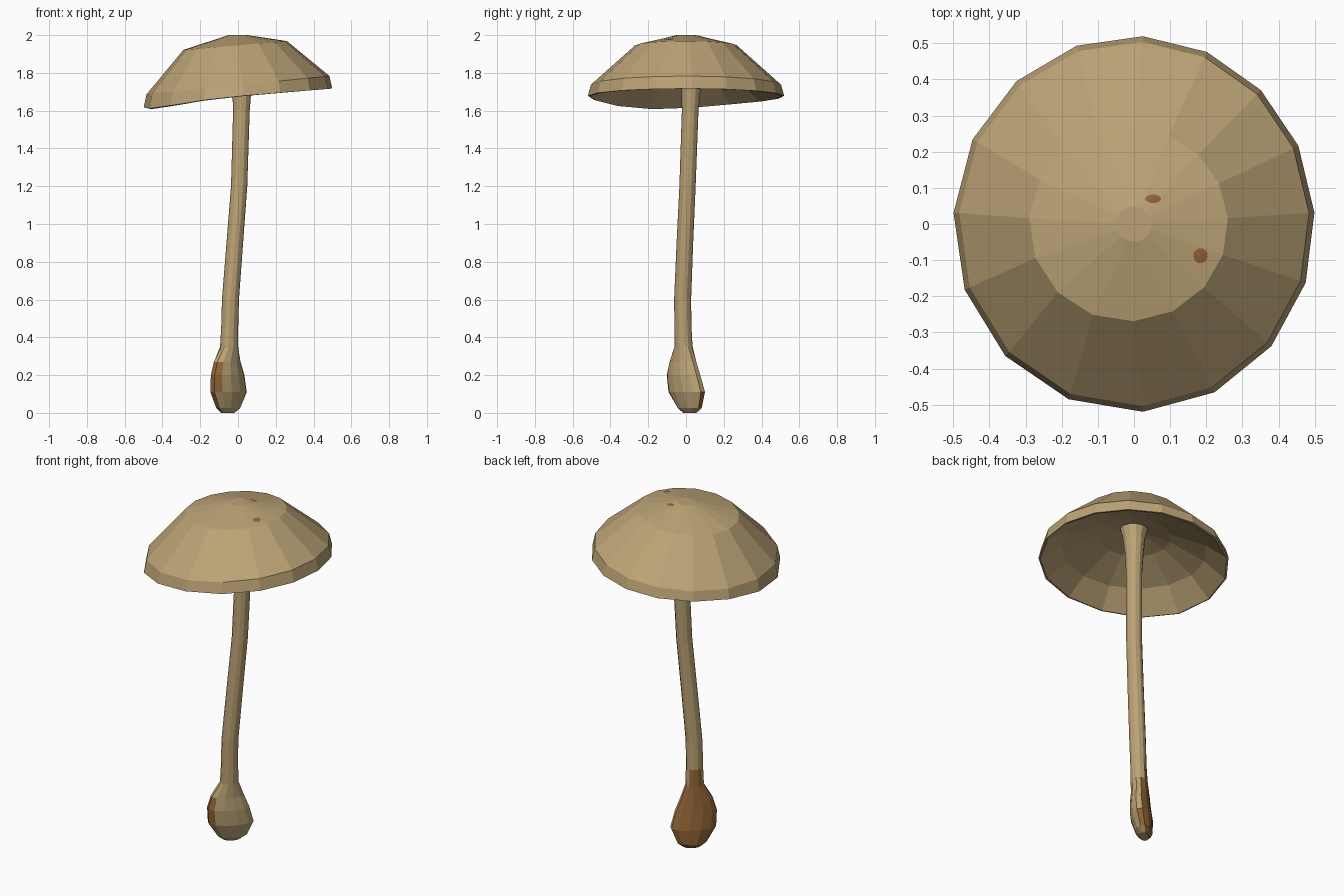
import bpy, bmesh, math
from mathutils import Vector
from mathutils.bvhtree import BVHTree

if "Cube" in bpy.data.objects:
    bpy.data.objects.remove(bpy.data.objects["Cube"])


def material(name, rgb):
    m = bpy.data.materials.new(name)
    m.diffuse_color = (*rgb, 1)
    m.use_nodes = True
    m.node_tree.nodes["Principled BSDF"].inputs["Base Color"].default_value = m.diffuse_color
    return m


tan = material("tan flesh", (0.50, 0.365, 0.18))
brown = material("brown stain", (0.29, 0.13, 0.038))


def loft(bm, rings):
    """Skin a list of point rings and close both ends."""
    loops = [[bm.verts.new(p) for p in ring] for ring in rings]
    n = len(loops[0])
    for lo, hi in zip(loops, loops[1:]):
        for i in range(n):
            j = (i + 1) % n
            bm.faces.new((lo[i], lo[j], hi[j], hi[i]))
    bm.faces.new(loops[0][::-1])
    bm.faces.new(loops[-1])
    bmesh.ops.recalc_face_normals(bm, faces=bm.faces)


def finish(bm, name, mats):
    me = bpy.data.meshes.new(name)
    bm.to_mesh(me)
    bm.free()
    for m in mats:
        me.materials.append(m)
    ob = bpy.data.objects.new(name, me)
    bpy.context.collection.objects.link(ob)
    return ob


# Cap: tilted 16-sided shell (centre x, radius, height, slope along x)
CAP = [(0, 0.06, 1.86, 0.0), (0, 0.20, 1.83, 0.04), (0, 0.38, 1.755, 0.08),
       (0, 0.49, 1.675, 0.085), (0, 0.50, 1.677, 0.08), (0, 0.485, 1.735, 0.1),
       (-0.015, 0.275, 1.945, 0.085), (0, 0.05, 2.0, 0.0)]
rings = []
for cx, r, z, slope in CAP:
    ring = []
    for i in range(16):
        a = math.tau * i / 16
        a += 0.06 * math.cos(a) - 0.05 * math.sin(a)
        x, y = r * math.cos(a), r * math.sin(a) * (1.04 if r > 0.35 else 0.98)
        # the rim droops a little at the left front
        droop = 0.028 * max(0, math.cos(a - math.radians(203))) ** 4
        ring.append((cx + x, y, z + slope * x - (droop if z < 1.7 else 0)))
    rings.append(ring)
bm = bmesh.new()
loft(bm, rings)
tree = BVHTree.FromBMesh(bm)
finish(bm, "cap", [tan])

# Small stains lying on the cap
for k, (cx, cy, rx, ry) in enumerate([(0.053, 0.07, 0.022, 0.012),
                                      (0.184, -0.088, 0.02, 0.021)]):
    bm = bmesh.new()
    vs = []
    for i in range(14):
        a = math.tau * i / 14
        x, y = cx + rx * math.cos(a), cy + ry * math.sin(a)
        hit = tree.ray_cast(Vector((x, y, 3)), Vector((0, 0, -1)))[0]
        vs.append(bm.verts.new(hit + Vector((0, 0, 0.002))))
    c = tree.ray_cast(Vector((cx, cy, 3)), Vector((0, 0, -1)))[0]
    mid = bm.verts.new(c + Vector((0, 0, 0.003)))
    for i in range(14):
        bm.faces.new((vs[i], vs[(i + 1) % 14], mid))
    finish(bm, f"cap_stain_{k + 1}", [brown])

# Stem and flattened bulb: (z, centre x, centre y, half width on diagonal, half depth)
STEM = [(0.0, -0.055, 0.02, 0.045, 0.025), (0.025, -0.052, 0.02, 0.08, 0.045),
        (0.11, -0.05, 0.004, 0.125, 0.06), (0.2, -0.055, -0.013, 0.115, 0.056),
        (0.27, -0.057, -0.016, 0.09, 0.05), (0.35, -0.047, -0.013, 0.05, 0.046),
        (0.45, -0.044, -0.016, 0.046, 0.044), (0.6, -0.04, -0.018, 0.045, 0.045),
        (0.9, -0.017, -0.006, 0.044, 0.044), (1.2, 0.006, 0.008, 0.043, 0.043),
        (1.6, 0.018, 0.022, 0.044, 0.044), (1.7, 0.02, 0.026, 0.05, 0.05),
        (1.8, 0.022, 0.026, 0.06, 0.06), (1.88, 0.022, 0.026, 0.08, 0.08)]
rings = []
for z, cx, cy, a, b in STEM:
    ring = []
    for i in range(12):
        t = math.tau * (i + 0.5) / 12
        u, v = a * math.cos(t), b * math.sin(t)
        ring.append((cx + (u - v) * 0.7071, cy + (u + v) * 0.7071, z))
    rings.append(ring)
bm = bmesh.new()
loft(bm, rings)
# Stained broad back side of the bulb, wrapping its left edge and narrowing up the neck
for f in bm.faces:
    z = f.calc_center_median().z
    n = Vector((f.normal.x, f.normal.y))
    if n.length < 0.1:
        continue
    n.normalize()
    u, v = (n.x + n.y) * 0.7071, (n.y - n.x) * 0.7071
    if z < 0.31:
        stained = v > 0.25 or u < -0.8 or (u < -0.45 and z > 0.11) or (u > 0.8 and z < 0.11 and z > 0.04)
    else:
        stained = z < 0.46 and v > 0.6
    if stained:
        f.material_index = 1
finish(bm, "stem", [tan, brown])
